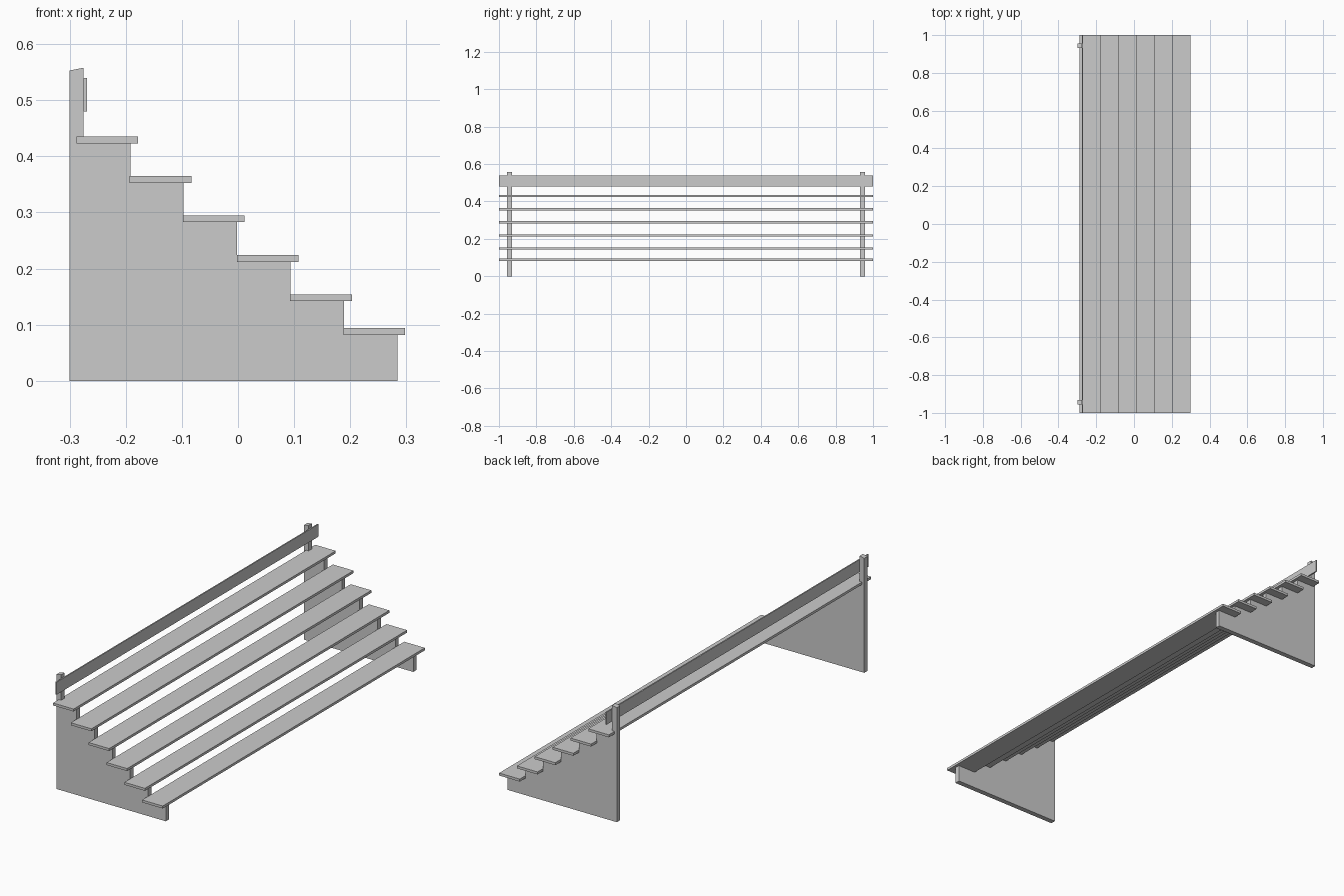
import bpy, bmesh

if "Cube" in bpy.data.objects:
    bpy.data.objects.remove(bpy.data.objects["Cube"])

def prism(name, profile, y0, y1):
    """Extrude an x-z profile from y0 to y1."""
    bm = bmesh.new()
    face = bm.faces.new([bm.verts.new((x, y0, z)) for x, z in profile])
    ext = bmesh.ops.extrude_face_region(bm, geom=[face])
    verts = [g for g in ext["geom"] if isinstance(g, bmesh.types.BMVert)]
    bmesh.ops.translate(bm, verts=verts, vec=(0, y1 - y0, 0))
    bmesh.ops.recalc_face_normals(bm, faces=bm.faces)
    mesh = bpy.data.meshes.new(name)
    bm.to_mesh(mesh)
    bm.free()
    obj = bpy.data.objects.new(name, mesh)
    bpy.context.collection.objects.link(obj)
    return obj

def rect(x0, x1, z0, z1):
    return [(x0, z0), (x1, z0), (x1, z1), (x0, z1)]

# tread boards: (front edge x, underside z), top to bottom
steps = [(-0.178, 0.423), (-0.083, 0.353), (0.012, 0.283),
         (0.108, 0.212), (0.203, 0.142), (0.298, 0.082)]
for i, (x, z) in enumerate(steps):
    prism(f"tread_board_{i + 1}", rect(x - 0.11, x, z, z + 0.012), -1, 1)

# stepped side panel profile, cut under each tread
panel = [(-0.275, 0)]
outline = [(-0.275, 0.423)]
for i, (x, z) in enumerate(steps):
    outline.append((x - 0.014, z))
    if i + 1 < len(steps):
        outline.append((x - 0.014, steps[i + 1][1]))
panel += outline + [(steps[-1][0] - 0.014, 0)]

# side panels and back posts with slanted tops
post = [(-0.3, 0), (-0.275, 0), (-0.275, 0.558), (-0.3, 0.553)]
for side, y in (("left", -0.944), ("right", 0.944)):
    prism(f"{side}_side_panel", panel, y - 0.0125, y + 0.0125)
    prism(f"{side}_back_post", post, y - 0.0125, y + 0.0125)

# back rail
prism("back_rail", rect(-0.275, -0.269, 0.48, 0.54), -1, 1)
